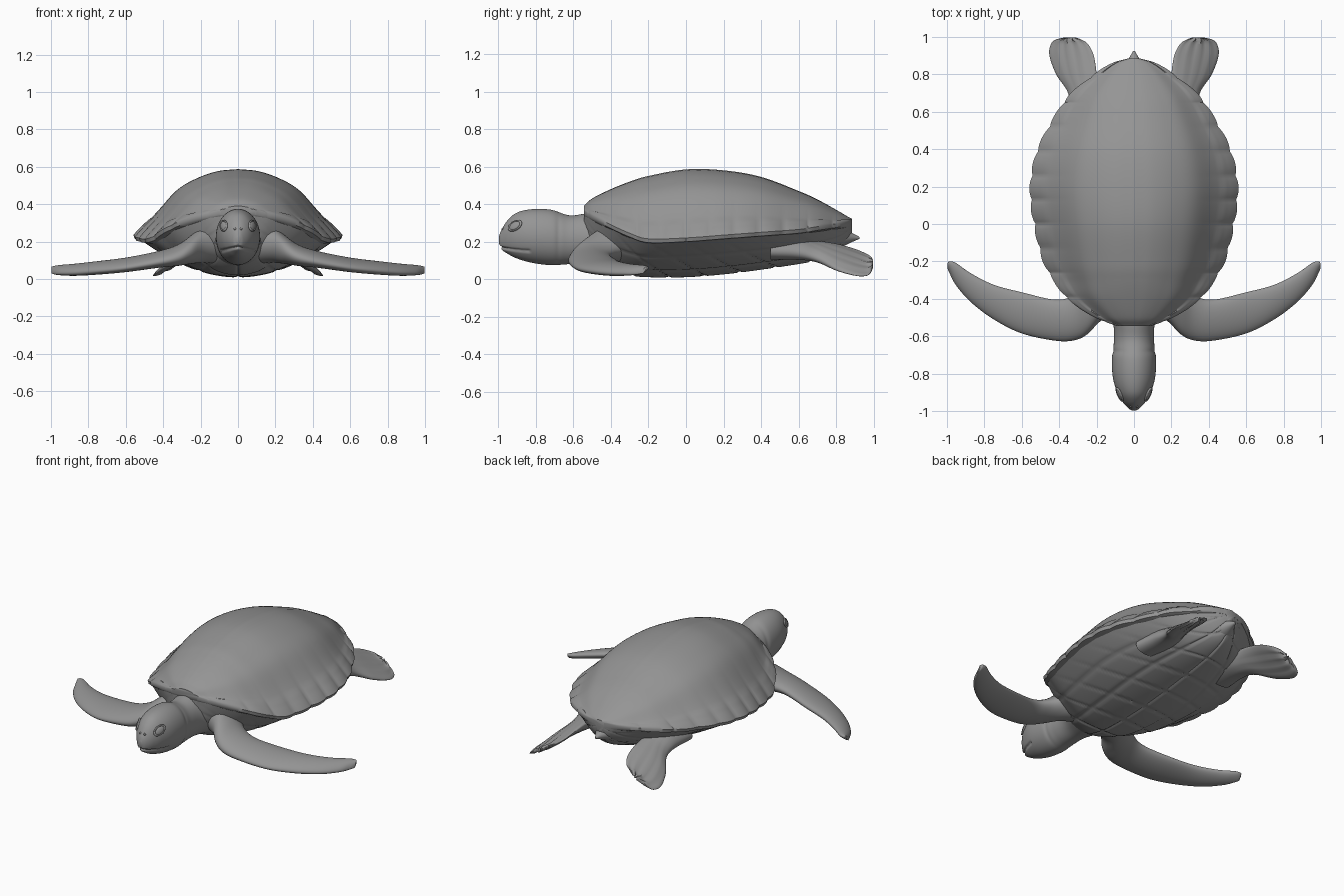
import bpy
import bmesh
import math
from mathutils import Vector, Quaternion

X, Y, Z = Vector((1, 0, 0)), Vector((0, 1, 0)), Vector((0, 0, 1))

cube = bpy.data.objects.get("Cube")
if cube:
    bpy.data.objects.remove(cube, do_unlink=True)

# One plain grey for the whole model
grey = bpy.data.materials.new("grey")
grey.use_nodes = True
colour = (0.3, 0.3, 0.3, 1)
grey.diffuse_color = colour
grey.node_tree.nodes["Principled BSDF"].inputs["Base Color"].default_value = colour


def sample(rows, u):
    """Smooth curve through the rows, u running from 0 to 1."""
    last = len(rows) - 1
    i = min(int(u * last), last - 1)
    t = u * last - i
    result = []
    for k in range(len(rows[0])):
        p, q = rows[i][k], rows[i + 1][k]
        before = rows[i - 1][k] if i > 0 else 2 * p - q
        after = rows[i + 2][k] if i + 2 <= last else 2 * q - p
        m, n = (q - before) / 2, (after - p) / 2
        a = 2 * p - 2 * q + m + n
        b = 3 * q - 3 * p - 2 * m - n
        result.append(((a * t + b) * t + m) * t + p)
    return result


def finish(obj, mirror=False):
    obj.data.materials.clear()
    obj.data.materials.append(grey)
    bpy.ops.object.select_all(action="DESELECT")
    obj.select_set(True)
    bpy.context.view_layer.objects.active = obj
    bpy.ops.object.shade_smooth_by_angle(angle=math.radians(45))
    if mirror:
        obj.modifiers.new("mirror", "MIRROR")
    return obj


def loft(name, rings, mirror=False):
    """Skin a list of equal closed rings and cap both ends."""
    bm = bmesh.new()
    loops = [[bm.verts.new(p) for p in ring] for ring in rings]
    count = len(loops[0])
    for one, two in zip(loops, loops[1:]):
        for i in range(count):
            j = (i + 1) % count
            bm.faces.new((one[i], one[j], two[j], two[i]))
    bm.faces.new(loops[0])
    bm.faces.new(loops[-1])
    bmesh.ops.recalc_face_normals(bm, faces=bm.faces)
    mesh = bpy.data.meshes.new(name)
    bm.to_mesh(mesh)
    bm.free()
    obj = bpy.data.objects.new(name, mesh)
    bpy.context.collection.objects.link(obj)
    return finish(obj, mirror)


def limb(name, rows, axis, mirror=False, ripple=0, sides=40, steps=60):
    """Rows hold the two edge points of each section and its half thickness."""
    rings = []
    for s in range(steps + 1):
        u = s / steps
        r = sample(rows, u)
        a, b, thick = Vector(r[:3]), Vector(r[3:6]), max(r[6], 0.002)
        half = (b - a) / 2
        normal = half.cross(axis).normalized()
        ring = []
        for i in range(sides):
            angle = math.tau * i / sides
            c = math.cos(angle)
            wave = ripple * u * u * math.cos(4 * math.pi * c) * (1 - c * c)
            ring.append((a + b) / 2 + half * c
                        + normal * (thick * math.sin(angle) + wave))
        rings.append(ring)
    return loft(name, rings, mirror)


# Shell and belly: y, half width, rim height, top height, belly height
body = [
    (-0.545, 0.09, 0.365, 0.39, 0.2), (-0.5, 0.2, 0.34, 0.43, 0.12),
    (-0.4, 0.345, 0.29, 0.48, 0.05), (-0.3, 0.42, 0.245, 0.52, 0.02),
    (-0.2, 0.475, 0.215, 0.55, 0.01), (0, 0.525, 0.22, 0.585, 0.01),
    (0.2, 0.545, 0.235, 0.58, 0.025), (0.4, 0.505, 0.25, 0.545, 0.05),
    (0.6, 0.4, 0.265, 0.47, 0.08), (0.7, 0.325, 0.28, 0.425, 0.1),
    (0.8, 0.205, 0.295, 0.37, 0.14), (0.86, 0.11, 0.305, 0.335, 0.2),
    (0.885, 0.03, 0.31, 0.322, 0.25)]
dome = [(1,), (0.97,), (0.87,), (0.69,), (0.34,), (0,)]
SCUTE = 0.13


def groove(distance, width):
    return max(0, 1 - abs(distance) / width)


shell_rings, belly_rings = [], []
for s in range(169):
    y, w, rim, top, low = sample(body, s / 168)
    # Scalloped rim, with a marginal plate between each pair of notches
    arch = abs(math.sin(math.pi * y / SCUTE)) ** 0.6
    edge = w + 0.014 * arch * min(1, w / 0.2)
    ring = []
    for i in range(-32, 33):
        t = abs(i) / 32
        x = math.copysign(t, i) * (w + (edge - w) * t ** 6)
        plate = 0.006 * arch if 0.87 < t < 0.99 else 0
        ring.append(Vector((x, y, rim + (top - rim) * sample(dome, t)[0] + plate)))
    for t, drop in ((0.985, 0.02), (0.88, 0.028), (-0.88, 0.028), (-0.985, 0.02)):
        ring.append(Vector((t * edge, y, rim - drop)))
    shell_rings.append(ring)
    # Rounded belly, with seams between its plates
    ring = []
    for i in range(-40, 41):
        t = i / 40
        seam = max(groove(abs(t) - 0.42, 0.04), groove(abs(t) - 0.75, 0.04),
                   groove(t, 0.03),
                   groove((y + 0.3 * t * t) % 0.19 - 0.095, 0.014))
        z = low + (rim - 0.018 - low) * t * t + 0.008 * seam * (1 - t ** 4)
        ring.append(Vector((t * w * 0.96, y, z)))
    belly_rings.append(ring)
loft("shell", shell_rings)
loft("belly", belly_rings)

# Head and neck: y, half width, top, bottom
head_rows = [
    (-0.998, 0.008, 0.225, 0.195), (-0.985, 0.03, 0.26, 0.16),
    (-0.95, 0.062, 0.315, 0.135), (-0.9, 0.09, 0.355, 0.11),
    (-0.82, 0.113, 0.373, 0.087), (-0.72, 0.118, 0.37, 0.075),
    (-0.62, 0.107, 0.34, 0.08), (-0.52, 0.115, 0.35, 0.08),
    (-0.4, 0.17, 0.34, 0.07), (-0.25, 0.2, 0.3, 0.06)]
head = limb("head_and_neck",
            [(-w, y, (t + b) / 2, w, y, (t + b) / 2, (t - b) / 2)
             for y, w, t, b in head_rows], Y, sides=112, steps=110)
# Mouth line and the crease behind the skull
jaw = Vector((0, -0.86, 0.2))
for v in head.data.vertices:
    if v.co.y < -0.83:
        line = 0.172 - 0.25 * abs(v.co.x)
        v.co = v.co.lerp(jaw, 0.09 * groove(v.co.z - line, 0.012))
    v.co.x *= 1 - 0.04 * groove(v.co.y + 0.68, 0.02)

# Front flippers: x, leading edge, trailing edge, height, half thickness
front_rows = [
    (0.08, -0.46, -0.2, 0.2, 0.12), (0.18, -0.52, -0.25, 0.19, 0.1),
    (0.25, -0.59, -0.32, 0.16, 0.075), (0.32, -0.622, -0.38, 0.13, 0.055),
    (0.42, -0.624, -0.405, 0.108, 0.042), (0.6, -0.585, -0.365, 0.078, 0.035),
    (0.75, -0.51, -0.325, 0.062, 0.032), (0.87, -0.42, -0.265, 0.052, 0.028),
    (0.95, -0.33, -0.21, 0.05, 0.022), (0.985, -0.265, -0.2, 0.05, 0.015),
    (0.998, -0.235, -0.212, 0.05, 0.006)]
limb("front_flippers",
     [(x, lead, z - 0.02, x, trail, z + 0.015, th)
      for x, lead, trail, z, th in front_rows], X, mirror=True)

# Hind flippers: y, inner x and z, outer x and z, half thickness
hind_rows = [
    (0.45, 0.14, 0.2, 0.36, 0.14, 0.06), (0.6, 0.16, 0.2, 0.345, 0.13, 0.055),
    (0.7, 0.19, 0.195, 0.35, 0.1, 0.04), (0.8, 0.2, 0.185, 0.415, 0.05, 0.028),
    (0.9, 0.215, 0.16, 0.452, 0.02, 0.018), (0.96, 0.245, 0.135, 0.445, 0.018, 0.013),
    (0.985, 0.28, 0.12, 0.42, 0.035, 0.01), (0.998, 0.315, 0.1, 0.37, 0.065, 0.005)]
limb("hind_flippers",
     [(xi, y, zi, xo, y, zo, th) for y, xi, zi, xo, zo, th in hind_rows],
     Y, mirror=True, ripple=0.01)

# Tail: y, half width, height, half thickness
tail_rows = [(0.6, 0.2, 0.2, 0.09), (0.75, 0.13, 0.205, 0.075),
             (0.84, 0.06, 0.22, 0.045), (0.89, 0.025, 0.222, 0.022),
             (0.925, 0.005, 0.22, 0.005)]
limb("tail", [(-w, y, z, w, y, z, th) for y, w, z, th in tail_rows], Y)

# Eyes with raised lids, and nostrils
outward = Vector((0.83, -0.47, 0.3))
for side, label in ((1, "left"), (-1, "right")):
    facing = Vector((side * outward.x, outward.y, outward.z))
    turn = facing.to_track_quat("Z", "Y") @ Quaternion(Z, side * 0.5)
    place = (side * 0.077, -0.912, 0.285)

    bpy.ops.mesh.primitive_torus_add(major_radius=0.032, minor_radius=0.006,
                                     major_segments=32, minor_segments=10,
                                     location=place)
    lid = bpy.context.object
    bpy.ops.mesh.primitive_uv_sphere_add(segments=24, ring_count=12,
                                         radius=0.03, location=place)
    eye = bpy.context.object
    for part, name, depth in ((lid, "eyelid", 1), (eye, "eye", 0.3)):
        part.name = label + "_" + name
        part.rotation_mode = "QUATERNION"
        part.rotation_quaternion = turn
        part.scale = (1.15, 0.75, depth)
        finish(part)

    bpy.ops.mesh.primitive_uv_sphere_add(segments=12, ring_count=8, radius=0.007,
                                         location=(side * 0.016, -0.976, 0.268))
    bpy.context.object.name = label + "_nostril"
    finish(bpy.context.object)
